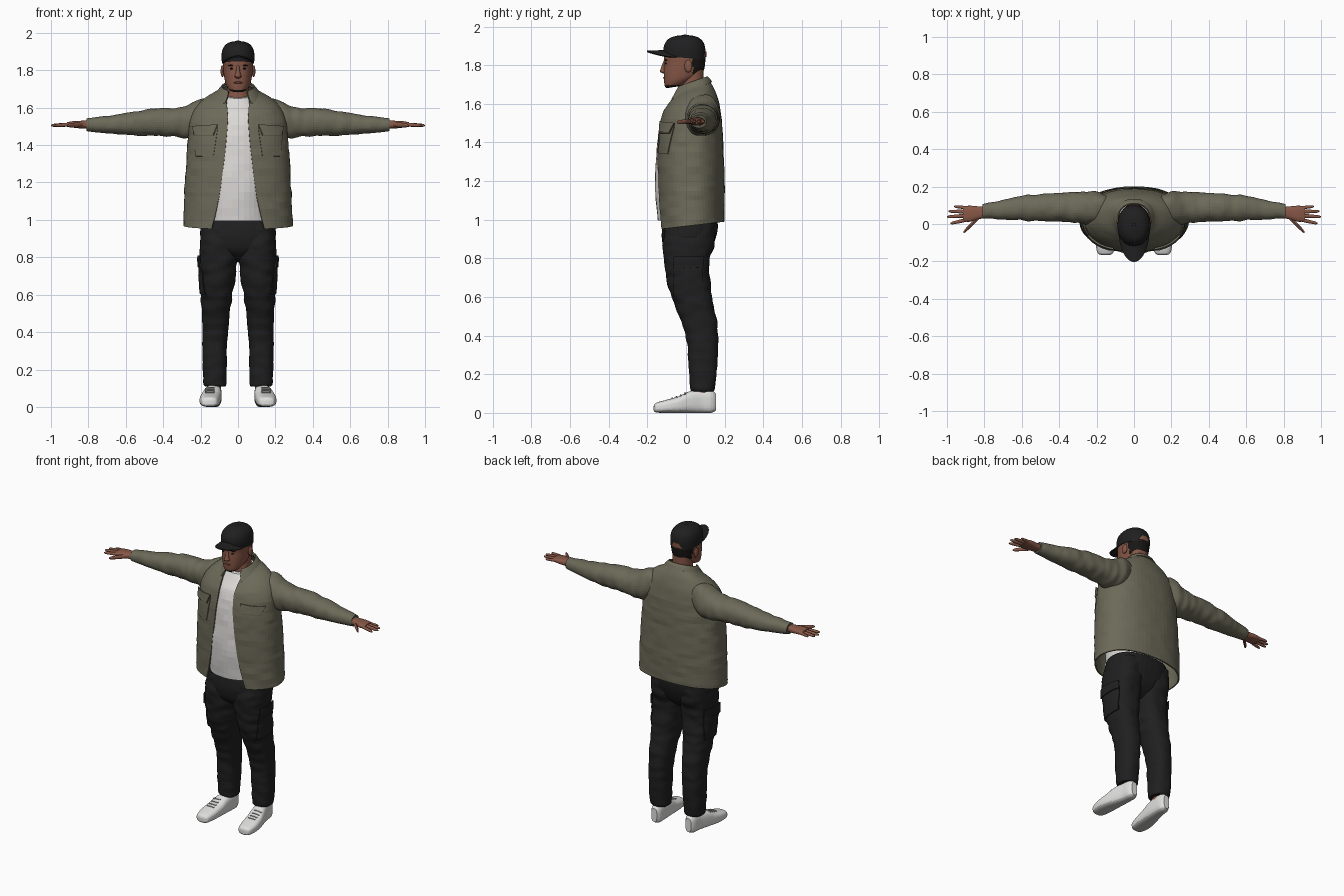
import bpy, bmesh, math
from mathutils import Vector, noise

if "Cube" in bpy.data.objects:
    bpy.data.objects.remove(bpy.data.objects["Cube"], do_unlink=True)

made = []


def material(name, r, g, b):
    m = bpy.data.materials.new(name)
    m.use_nodes = True
    m.diffuse_color = (r, g, b, 1)
    bsdf = m.node_tree.nodes["Principled BSDF"]
    bsdf.inputs["Base Color"].default_value = (r, g, b, 1)
    bsdf.inputs["Roughness"].default_value = 0.8
    return m


OLIVE = material("olive cloth", .15, .143, .098)
SEAM = material("dark olive trim", .105, .1, .07)
BLACK = material("black cloth", .014, .014, .015)
HAIR = material("dark hair", .009, .008, .007)
SKIN = material("skin", .24, .095, .062)
LIP = material("lips", .17, .06, .045)
WHITE = material("white cotton", .72, .7, .68)
SHOE = material("shoe white", .74, .74, .73)
SOLE = material("sole grey", .5, .5, .49)


def finish(name, bm, mats, mirror=False, closed=True):
    if closed:
        bmesh.ops.recalc_face_normals(bm, faces=bm.faces)
    mesh = bpy.data.meshes.new(name)
    bm.to_mesh(mesh)
    bm.free()
    for m in mats:
        mesh.materials.append(m)
    ob = bpy.data.objects.new(name, mesh)
    bpy.context.collection.objects.link(ob)
    if mirror:
        ob.modifiers.new("Mirror", 'MIRROR')
    made.append(ob)
    return ob


def sym(rows):
    return [(r[0], -r[1], r[1], *r[2:]) for r in rows]


def spline(rows, steps):
    # Smooth interpolation through the section rows
    rows = [tuple(r) + (0,) * (7 - len(r)) for r in rows]
    out = []
    for i in range(len(rows) - 1):
        p, q, r, s = (rows[max(0, min(len(rows) - 1, i + k))] for k in (-1, 0, 1, 2))
        for t in (k / steps for k in range(steps)):
            out.append([.5 * (2*b + (c - a)*t + (2*a - 5*b + 4*c - d)*t*t + (3*b - a - 3*c + d)*t**3)
                        for a, b, c, d in zip(p, q, r, s)])
    return out + [rows[-1]]


def loft(name, rows, mats, axis='Z', power=2.2, n=40, steps=4, wrinkle=0, mirror=False, rule=None):
    # Each row: station, min a, max a, min b, max b, tilt, half width of front gap
    is_open = len(rows[0]) > 6
    bm = bmesh.new()
    grid = []
    for s, a0, a1, b0, b1, tilt, gap in spline(rows, steps):
        ac, ar, bc, br = (a0 + a1) / 2, (a1 - a0) / 2, (b0 + b1) / 2, (b1 - b0) / 2
        start = math.asin(min(1, gap / ar) ** (power / 2)) if is_open else 0
        ring = []
        for j in range(n + is_open):
            t = start + 2 * (math.pi - start) * j / n
            sn, cs = math.sin(t), math.cos(t)
            da = ar * math.copysign(abs(sn) ** (2 / power), sn)
            db = -br * math.copysign(abs(cs) ** (2 / power), cs)
            if wrinkle:
                k = 1 + wrinkle * noise.noise(Vector((da * 12 + ac, db * 12, s * 22)))
                da, db = da * k, db * k
            a, b, h = ac + da, bc + db, s + tilt * db
            ring.append(bm.verts.new({'Z': (a, b, h), 'X': (h, a, b), 'Y': (a, h, b)}[axis]))
        grid.append(ring)
    for lo, hi in zip(grid, grid[1:]):
        for j in range(n):
            k = (j + 1) % len(lo)
            bm.faces.new((lo[j], lo[k], hi[k], hi[j]))
    if not is_open:
        bm.faces.new(grid[0][::-1])
        bm.faces.new(grid[-1])
    if rule:
        for f in bm.faces:
            f.material_index = rule(f.calc_center_median())
    ob = finish(name, bm, mats, mirror, not is_open)
    if is_open:
        solid = ob.modifiers.new("Thickness", 'SOLIDIFY')
        solid.thickness, solid.offset = .009, 0
    return ob


def patch(name, target, corners, mat, axis, positive, mirror=True, lift=.003, cells=10):
    # Thin cloth plate laid onto a target; corners run around the outline
    bm = bmesh.new()
    a, b, c, d = (Vector(p) for p in corners)
    grid = [[bm.verts.new(a.lerp(b, u / cells).lerp(d.lerp(c, u / cells), v / cells))
             for u in range(cells + 1)] for v in range(cells + 1)]
    for v in range(cells):
        for u in range(cells):
            bm.faces.new((grid[v][u], grid[v][u+1], grid[v+1][u+1], grid[v+1][u]))
    ob = finish(name, bm, [mat], closed=False)
    wrap = ob.modifiers.new("Wrap", 'SHRINKWRAP')
    wrap.target, wrap.wrap_method, wrap.wrap_mode = target, 'PROJECT', 'ABOVE_SURFACE'
    setattr(wrap, "use_project_" + axis, True)
    wrap.use_positive_direction, wrap.use_negative_direction = positive, not positive
    wrap.offset = lift
    solid = ob.modifiers.new("Thickness", 'SOLIDIFY')
    solid.thickness, solid.offset = .007, 0
    if mirror:
        ob.modifiers.new("Mirror", 'MIRROR')
    return ob


def ball(name, centre, size, mat, mirror=False):
    bm = bmesh.new()
    bmesh.ops.create_uvsphere(bm, u_segments=20, v_segments=12, radius=1)
    bmesh.ops.scale(bm, vec=size, verts=bm.verts)
    bmesh.ops.translate(bm, vec=centre, verts=bm.verts)
    return finish(name, bm, [mat], mirror)


# Shoes and ankles
shoes = loft("shoes", [(-.167, .14, .165, .012, .035), (-.155, .112, .194, .002, .052),
                       (-.1, .098, .205, 0, .068), (-.04, .092, .2, 0, .085),
                       (.02, .088, .185, 0, .112), (.08, .087, .168, 0, .12),
                       (.13, .09, .16, 0, .118), (.155, .105, .145, .012, .1)],
             [SHOE, SOLE], 'Y', 2.8, mirror=True, rule=lambda c: int(c.z < .014))
for i in range(4):
    y = -.075 + i * .022
    patch("shoe_lace", shoes, [(.125, y, .4), (.175, y, .4), (.175, y + .008, .4), (.125, y + .008, .4)],
          SOLE, 'z', False, lift=.001, cells=4)
loft("ankles", [(.07, .09, .16, .04, .125), (.16, .09, .16, .04, .125)], [SKIN], mirror=True, steps=1)

# Trousers
legs = loft("trouser_legs", [(.11, .07, .176, .03, .14), (.14, .062, .186, .02, .15),
                             (.3, .06, .19, .01, .166), (.4, .055, .19, -.002, .166),
                             (.5, .045, .193, -.035, .156), (.6, .03, .2, -.075, .135),
                             (.7, .013, .204, -.1, .124), (.8, .002, .205, -.115, .125),
                             (.9, .002, .202, -.118, .15), (.98, .02, .19, -.1, .15)],
            [BLACK], power=2.4, steps=8, wrinkle=.07, mirror=True)
loft("trouser_hips", sym([(.775, .05, -.04, .06), (.83, .15, -.105, .12), (.9, .198, -.125, .152),
                          (.96, .2, -.122, .165), (1.01, .19, -.11, .16)]), [BLACK], power=2.4)
for name, low, high, lift in (("cargo_pocket", .6, .77, .003), ("cargo_flap", .745, .81, .009)):
    patch(name, legs, [(.5, -.06, low), (.5, .085, low + .01), (.5, .085, high), (.5, -.06, high)],
          BLACK, 'x', False, lift=lift)

# Shirt
loft("shirt", sym([(.995, .175, -.145, .15), (1.15, .176, -.16, .165), (1.3, .172, -.156, .165),
                   (1.45, .17, -.142, .155), (1.55, .165, -.118, .145), (1.62, .12, -.08, .13, .15),
                   (1.672, .074, -.045, .105, .3)]), [WHITE], wrinkle=.025)

# Open jacket
jacket = loft("jacket_body", sym([(.97, .287, -.137, .193, .12, .14), (1.1, .283, -.142, .195, .03, .105),
                                  (1.2, .279, -.146, .195, 0, .088), (1.35, .27, -.146, .19, 0, .07),
                                  (1.45, .262, -.14, .186, 0, .06), (1.54, .25, -.122, .178, 0, .054),
                                  (1.6, .222, -.095, .165, .08, .056), (1.645, .175, -.07, .146, .2, .06),
                                  (1.675, .12, -.05, .128, .3, .06), (1.7, .085, -.04, .11, .35, .056)]),
              [OLIVE], power=2.3, n=56, wrinkle=.02)
loft("jacket_collar", sym([(1.662, .118, -.09, .13, .45, .07), (1.69, .1, -.066, .12, .42, .055),
                           (1.712, .083, -.048, .108, .35, .05)]), [OLIVE], n=48)
loft("jacket_sleeves", [(.13, .03, .15, 1.5, 1.635), (.2, .002, .172, 1.445, 1.645),
                        (.27, 0, .175, 1.437, 1.612), (.35, .01, .168, 1.445, 1.597),
                        (.43, .016, .165, 1.45, 1.598), (.52, .016, .158, 1.448, 1.583),
                        (.62, .02, .148, 1.456, 1.568), (.72, .025, .125, 1.464, 1.553),
                        (.81, .03, .106, 1.475, 1.542)],
     [OLIVE, SEAM], 'X', steps=7, wrinkle=.09, mirror=True, rule=lambda c: int(c.x > .808))
for name, low, high, mat, lift in (("chest_pocket", 1.34, 1.49, OLIVE, .002),
                                   ("pocket_flap_edge", 1.447, 1.503, SEAM, .006),
                                   ("pocket_flap", 1.452, 1.508, OLIVE, .01)):
    patch(name, jacket, [(.13, -.5, low), (.225, -.5, low), (.238, -.5, high - .008), (.108, -.5, high)],
          mat, 'y', True, lift=lift)

# Hands
loft("palms", [(.79, .036, .092, 1.487, 1.532), (.84, .022, .095, 1.489, 1.53),
               (.88, .012, .098, 1.493, 1.528), (.915, .014, .094, 1.497, 1.522)],
     [SKIN], 'X', 2.5, mirror=True)


def finger(name, x0, y0, x1, y1, size):
    rows = []
    for t, k in ((0, .9), (.3, 1), (.6, .92), (.88, .75), (1, .25)):
        x, y, z, r = x0 + (x1 - x0) * t, y0 + (y1 - y0) * t, 1.51 - .005 * t, size * k
        rows.append((x, y - r, y + r, z - r, z + r))
    loft(name, rows, [SKIN], 'X', 2, 14, mirror=True)


finger("little_fingers", .89, .086, .962, .094, .009)
finger("ring_fingers", .89, .066, .992, .068, .01)
finger("middle_fingers", .89, .045, 1, .038, .0105)
finger("index_fingers", .89, .023, .982, .003, .01)
finger("thumbs", .825, .04, .912, -.045, .013)

# Neck and head, with hair at the back and a short chin beard
loft("neck", sym([(1.63, .068, -.03, .1), (1.7, .06, -.025, .092), (1.78, .06, -.02, .092)]), [SKIN])
loft("head", sym([(1.688, .026, -.092, -.02, .15), (1.7, .048, -.106, .02, .25),
                  (1.73, .066, -.113, .07, .2), (1.77, .075, -.115, .092, .05),
                  (1.81, .079, -.113, .099), (1.85, .081, -.113, .099), (1.9, .07, -.09, .08)]),
     [SKIN, HAIR], n=56, steps=6,
     rule=lambda c: int((c.y > .035 and c.z > 1.75) or (c.z < 1.697 and c.y < -.02)))
loft("nose", sym([(1.757, .01, -.118, -.09), (1.766, .019, -.134, -.09), (1.785, .013, -.13, -.09),
                  (1.825, .008, -.115, -.09)]), [SKIN], n=20)
ball("ears", (.083, .012, 1.795), (.01, .02, .032), SKIN, True)
ball("eyes", (.031, -.1035, 1.809), (.013, .006, .005), HAIR, True)
ball("eyebrows", (.033, -.103, 1.826), (.02, .007, .004), HAIR, True)
ball("mouth", (0, -.111, 1.734), (.024, .007, .006), LIP)

# Cap with a curved brim and an opening at the back
cap = loft("cap_crown", sym([(1.838, .086, -.114, .1, -.08), (1.88, .088, -.117, .101, -.03),
                             (1.915, .081, -.108, .092), (1.94, .062, -.085, .07),
                             (1.952, .036, -.05, .04), (1.956, .008, -.015, .008)]), [BLACK], n=48)
patch("cap_opening", cap, [(-.04, .5, 1.842), (.04, .5, 1.842), (.02, .5, 1.872), (-.02, .5, 1.872)],
      SKIN, 'y', False, mirror=False, lift=.001)
ball("cap_button", (0, -.005, 1.955), (.01, .01, .005), BLACK)
bm = bmesh.new()
brim = []
for i in range(25):
    a = math.radians(-80 + 160 * i / 24)
    row = []
    for v in range(6):
        t = v / 5
        x = .083 * math.sin(a)
        y = -.025 - (.085 + .093 * t) * math.cos(a)
        row.append(bm.verts.new((x, y, 1.879 - .004 * t - .034 * (x / .083) ** 2)))
    brim.append(row)
for r, s in zip(brim, brim[1:]):
    for v in range(5):
        bm.faces.new((r[v], r[v+1], s[v+1], s[v]))
visor = finish("cap_brim", bm, [BLACK])
visor.modifiers.new("Thickness", 'SOLIDIFY').thickness = .007

# Smooth shading with crisp edges
for ob in bpy.context.view_layer.objects:
    ob.select_set(ob in made)
bpy.context.view_layer.objects.active = made[0]
bpy.ops.object.shade_smooth_by_angle(angle=math.radians(45))
